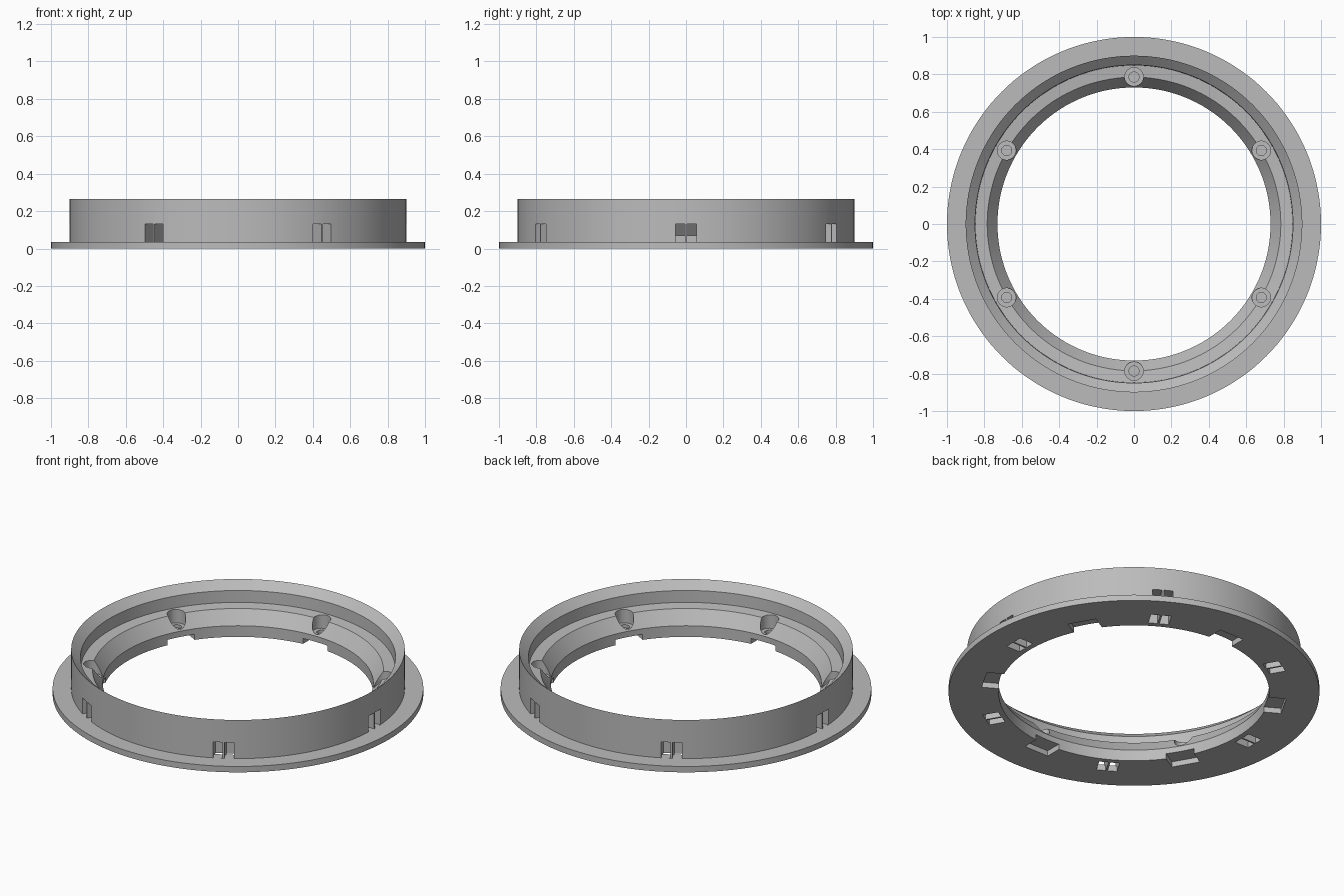
import bpy, bmesh, math
from mathutils import Matrix, Vector

cube = bpy.data.objects.get("Cube")
if cube:
    bpy.data.objects.remove(cube, do_unlink=True)

grey = bpy.data.materials.new("plain grey")
grey.use_nodes = True
colour = (0.5, 0.5, 0.5, 1)
grey.diffuse_color = colour
grey.node_tree.nodes["Principled BSDF"].inputs["Base Color"].default_value = colour


def lathe(bm, profile, steps, closed, matrix=Matrix()):
    """Spin an (r, z) profile about z; points on the axis are merged."""
    verts = [bm.verts.new((r, 0, z)) for r, z in profile]
    pairs = list(zip(verts, verts[1:]))
    if closed:
        pairs.append((verts[-1], verts[0]))
    edges = [bm.edges.new(p) for p in pairs]
    start = set(bm.verts) - set(verts)
    bmesh.ops.spin(bm, geom=verts + edges, cent=(0, 0, 0), axis=(0, 0, 1),
                   angle=math.tau, steps=steps, use_duplicate=False)
    new = [v for v in bm.verts if v not in start]
    bmesh.ops.remove_doubles(bm, verts=new, dist=0.0001)
    new = [v for v in bm.verts if v not in start]
    bmesh.ops.transform(bm, matrix=matrix, verts=new)


def prism(bm, section, y0, y1, matrix):
    """Extrude an (r, z) section from y0 to y1."""
    a = [bm.verts.new(matrix @ Vector((r, y0, z))) for r, z in section]
    b = [bm.verts.new(matrix @ Vector((r, y1, z))) for r, z in section]
    n = len(section)
    bm.faces.new(a)
    bm.faces.new(b[::-1])
    for i in range(n):
        j = (i + 1) % n
        bm.faces.new((a[j], a[i], b[i], b[j]))


def make_object(name, bm):
    bmesh.ops.recalc_face_normals(bm, faces=bm.faces)
    mesh = bpy.data.meshes.new(name)
    bm.to_mesh(mesh)
    bm.free()
    mesh.materials.append(grey)
    obj = bpy.data.objects.new(name, mesh)
    bpy.context.collection.objects.link(obj)
    return obj


# Flanged ring with chamfered rim, inner ledge and tapered bore
bm = bmesh.new()
lathe(bm, [(0.73, 0), (1, 0), (1, 0.035), (0.9, 0.035), (0.9, 0.265),
           (0.85, 0.22), (0.848, 0.15), (0.785, 0.143), (0.73, 0.066)], 144, True)
ring = make_object("flanged_ring", bm)

# Cutters repeated six times around the ring
bm = bmesh.new()
clip_slot = [(0.76, -0.02), (0.76, 0.07), (0.81, 0.13), (0.93, 0.13),
             (0.93, 0.0352), (0.85, 0.0352), (0.85, -0.02)]
recess = [(0.7, -0.02), (0.82, -0.02), (0.82, 0.032), (0.7, 0.032)]
pocket = [(0, 0.05), (0.027, 0.05), (0.027, 0.068), (0.05, 0.068), (0.05, 0.18), (0, 0.18)]
for i in range(6):
    # Clip slot in two halves, leaving a thin rib between
    turn = Matrix.Rotation(math.radians(60 * i), 4, 'Z')
    prism(bm, clip_slot, 0.005, 0.056, turn)
    prism(bm, clip_slot, -0.056, -0.005, turn)
    # Underside recess and stepped round pocket
    turn = Matrix.Rotation(math.radians(60 * i + 30), 4, 'Z')
    prism(bm, recess, -0.08, 0.08, turn)
    lathe(bm, pocket, 32, False, turn @ Matrix.Translation((0.786, 0, 0)))
cutter = make_object("ring_cutter", bm)
cutter.hide_render = True

# Cut the ring, then drop the cutter
cut = ring.modifiers.new("cut", 'BOOLEAN')
cut.operation = 'DIFFERENCE'
cut.solver = 'EXACT'
cut.object = cutter
bpy.ops.object.select_all(action='DESELECT')
bpy.context.view_layer.objects.active = ring
ring.select_set(True)
bpy.ops.object.modifier_apply(modifier=cut.name)
bpy.data.objects.remove(cutter, do_unlink=True)
bpy.ops.object.shade_smooth_by_angle(angle=math.radians(25))
